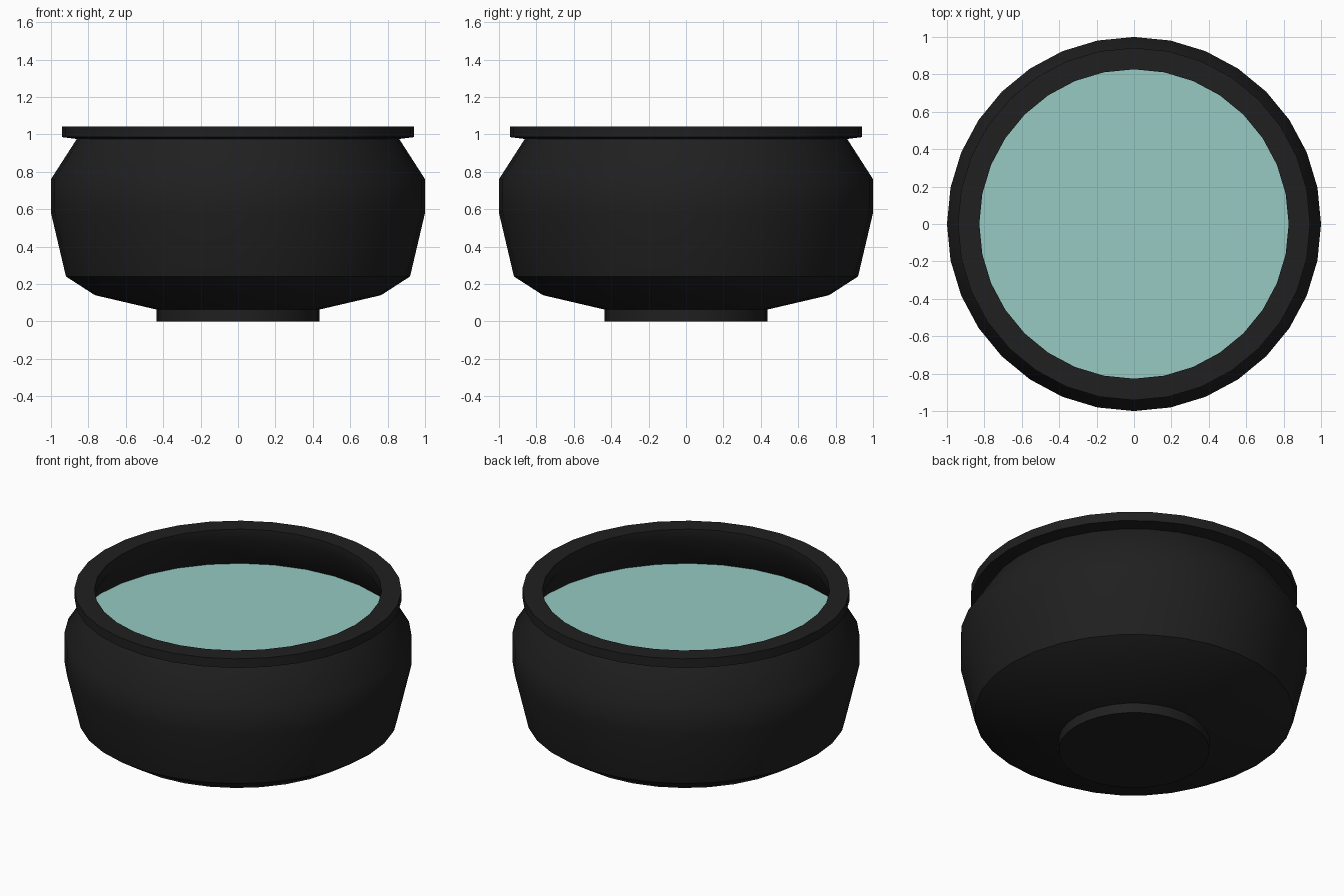
import bpy, bmesh, math

if "Cube" in bpy.data.objects:
    bpy.data.objects.remove(bpy.data.objects["Cube"])

SIDES = 32


def material(name, color):
    m = bpy.data.materials.new(name)
    m.diffuse_color = color
    m.use_nodes = True
    m.node_tree.nodes["Principled BSDF"].inputs["Base Color"].default_value = m.diffuse_color
    return m


def lathe(name, profile, mat):
    """Spin an (r, z) profile around z; points with r = 0 become a cap centre."""
    bm = bmesh.new()
    rings = []
    for r, z in profile:
        if r == 0:
            rings.append([bm.verts.new((0, 0, z))] * SIDES)
        else:
            rings.append([bm.verts.new((r * math.cos(2 * math.pi * i / SIDES),
                                        r * math.sin(2 * math.pi * i / SIDES), z))
                          for i in range(SIDES)])
    for a, b in zip(rings, rings[1:]):
        for i in range(SIDES):
            j = (i + 1) % SIDES
            bm.faces.new(dict.fromkeys((a[i], a[j], b[j], b[i])))
    me = bpy.data.meshes.new(name)
    bm.to_mesh(me)
    bm.free()
    me.materials.append(mat)
    ob = bpy.data.objects.new(name, me)
    bpy.context.collection.objects.link(ob)
    bpy.ops.object.select_all(action='DESELECT')
    ob.select_set(True)
    bpy.context.view_layer.objects.active = ob
    bpy.ops.object.shade_smooth_by_angle(angle=math.radians(40))
    return ob


black = material("dark_ceramic", (0.014, 0.014, 0.014, 1))
teal = material("water_teal", (0.31, 0.59, 0.54, 1))

# Bowl: foot, belly, overhanging rim, then inner wall down to the water line
lathe("bowl", [
    (0, 0), (0.435, 0), (0.435, 0.063), (0.765, 0.14), (0.92, 0.24),
    (1.0, 0.58), (1.0, 0.76), (0.862, 0.975), (0.942, 0.985),
    (0.942, 1.043), (0.827, 1.043), (0.827, 0.975), (0.97, 0.755),
], black)

# Water surface
lathe("water", [(0.97, 0.76), (0, 0.76)], teal)
